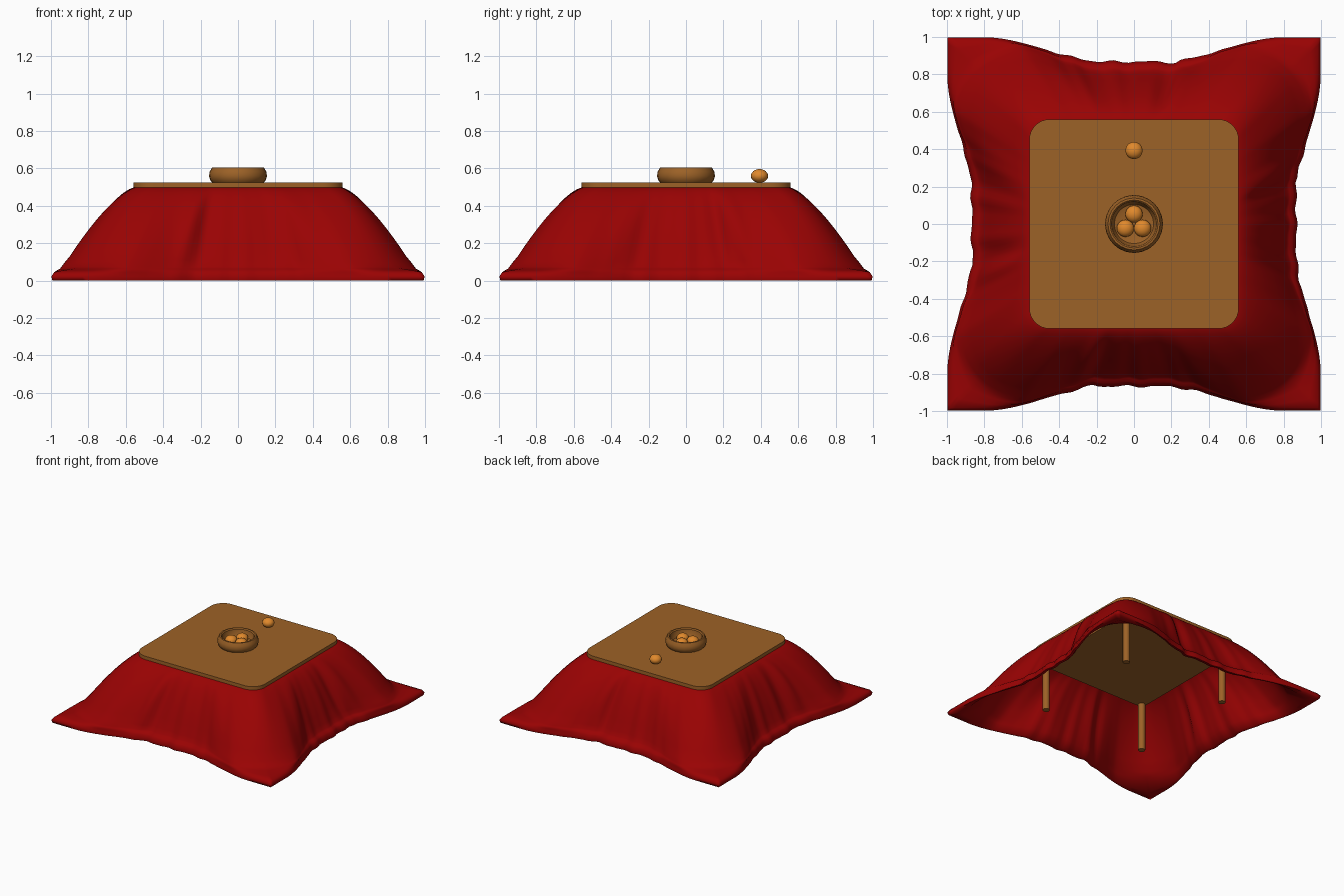
import bpy, bmesh, math
from mathutils import Vector

if "Cube" in bpy.data.objects:
    bpy.data.objects.remove(bpy.data.objects["Cube"])


def material(name, rgb):
    m = bpy.data.materials.new(name)
    m.diffuse_color = (*rgb, 1)
    m.use_nodes = True
    m.node_tree.nodes["Principled BSDF"].inputs["Base Color"].default_value = m.diffuse_color
    return m


RED = material("blanket red", (0.32, 0.0008, 0.001))
WOOD = material("warm wood", (0.335, 0.122, 0.02))
ORANGE = material("fruit orange", (0.75, 0.25, 0.025))


def make(name, bm, mat, angle=35):
    bmesh.ops.recalc_face_normals(bm, faces=bm.faces)
    me = bpy.data.meshes.new(name)
    bm.to_mesh(me)
    bm.free()
    me.materials.append(mat)
    ob = bpy.data.objects.new(name, me)
    bpy.context.collection.objects.link(ob)
    bpy.ops.object.select_all(action='DESELECT')
    ob.select_set(True)
    bpy.context.view_layer.objects.active = ob
    bpy.ops.object.shade_smooth_by_angle(angle=math.radians(angle))
    return ob


def smoothstep(a, b, x):
    t = min(1, max(0, (x - a) / (b - a)))
    return t * t * (3 - 2 * t)


def rounded(u, half, r):
    """Point on the front side of a rounded square, u from -1 to 1."""
    p = Vector((u * half, -half))
    c = half - r
    q = Vector((max(-c, min(c, p.x)), -c))
    return q + (p - q).normalized() * r


def bump(x, c, w):
    return math.exp(-((x - c) / w) ** 2)


# Blanket: one draped section per (side, u), swept around the four sides
N, STEPS = 72, 18


def section(k, u):
    a = abs(u)
    v = u if k % 2 == 0 else -u          # the big fold alternates sides
    mid = 1 - smoothstep(0.25, 0.6, a)
    # floor outline: drawn in at mid-side, pulled out at the corners
    e = 0.868 + 0.13 * smoothstep(0.15, 0.8, a)
    e += mid * (0.005 * math.sin(31 * u + 2 * k) + 0.003 * math.sin(53 * u + k))
    e -= 0.012 * bump(v, -0.22, 0.03)
    top = rounded(u, 0.545, 0.09)
    base = rounded(u, 0.945, 0.36)
    base.y = max(base.y, -(e - 0.03 - 0.018 * mid))
    tip = Vector((u * 0.998, -e))
    power = 1.45 + 0.3 * mid

    def drape(f, inset):
        p = top.lerp(base, f)
        z = 0.06 + 0.44 * (1 - f ** power) + 0.014 * smoothstep(0.88, 1, f)
        # soft folds, strongest in the lower half
        g = math.sin(math.pi * f) * f
        fold = 0.035 * bump(v, -0.31, 0.07) - 0.030 * bump(v, -0.20, 0.06)
        fold += 0.018 * bump(v, 0.42, 0.12) - 0.012 * bump(v, 0.24, 0.08)
        fold += 0.004 * mid * math.sin(17 * u + 1.7 * k)
        p.y -= g * fold
        p *= 1 - inset / max(0.5, p.length)
        return (p.x, p.y, z - inset * 0.6 * f)

    pts = [drape(i / STEPS, 0) for i in range(STEPS + 1)]
    quarter, half = base.lerp(tip, 0.25), base.lerp(tip, 0.6)
    pts += [(quarter.x, quarter.y, 0.063), (half.x, half.y, 0.055),
            (tip.x * 0.985, tip.y * 0.985, 0.045),
            (tip.x, tip.y, 0.023), (tip.x * 0.994, tip.y * 0.994, 0.0),
            (half.x * 0.985, half.y * 0.985, 0.004)]
    pts += [drape(i / STEPS, 0.028) for i in range(STEPS, -1, -1)]
    return pts


bm = bmesh.new()
columns = []
for k in range(4):
    for i in range(N):
        pts = section(k, -1 + 2 * i / N)
        col = []
        for x, y, z in pts:
            for _ in range(k):
                x, y = -y, x
            col.append(bm.verts.new((x, y, z)))
        columns.append(col)
for i, a in enumerate(columns):
    b = columns[(i + 1) % len(columns)]
    for j in range(len(a)):
        n = (j + 1) % len(a)
        bm.faces.new((a[j], b[j], b[n], a[n]))
make("blanket", bm, RED, angle=80)

# Tabletop: rounded square slab
bm = bmesh.new()
half, r = 0.56, 0.11
loop = []
for q, (sx, sy) in enumerate(((1, 1), (-1, 1), (-1, -1), (1, -1))):
    for s in range(9):
        t = math.pi / 2 * (q + s / 8)
        loop.append(bm.verts.new((sx * (half - r) + r * math.cos(t),
                                  sy * (half - r) + r * math.sin(t), 0.498)))
face = bm.faces.new(loop)
ext = bmesh.ops.extrude_face_region(bm, geom=[face])
bmesh.ops.translate(bm, vec=(0, 0, 0.028),
                    verts=[v for v in ext["geom"] if isinstance(v, bmesh.types.BMVert)])
make("tabletop", bm, WOOD)

# Table frame hidden inside the blanket, seen from below
bm = bmesh.new()
bmesh.ops.create_cube(bm, size=1)
bmesh.ops.scale(bm, vec=(1.0, 1.0, 0.097), verts=bm.verts)
bmesh.ops.translate(bm, vec=(0, 0, 0.4495), verts=bm.verts)
make("table_frame", bm, WOOD)

# Legs under the blanket
for name, x, y in (("front_left_leg", -1, -1), ("front_right_leg", 1, -1),
                   ("back_left_leg", -1, 1), ("back_right_leg", 1, 1)):
    bm = bmesh.new()
    bmesh.ops.create_cone(bm, cap_ends=True, segments=16, radius1=0.027,
                          radius2=0.027, depth=0.4)
    bmesh.ops.translate(bm, vec=(0.47 * x, 0.47 * y, 0.205), verts=bm.verts)
    make(name, bm, WOOD)

# Bowl: lathed profile
bm = bmesh.new()
profile = [(0, 0.525), (0.138, 0.525), (0.149, 0.538), (0.155, 0.56), (0.151, 0.583),
           (0.139, 0.605), (0.128, 0.606), (0.120, 0.598), (0.116, 0.57),
           (0.105, 0.548), (0.07, 0.538), (0, 0.536)]
vs = [bm.verts.new((x, 0, z)) for x, z in profile]
edges = [bm.edges.new(p) for p in zip(vs, vs[1:])]
bmesh.ops.spin(bm, geom=vs + edges, cent=(0, 0, 0), axis=(0, 0, 1),
               angle=2 * math.pi, steps=24)
bmesh.ops.remove_doubles(bm, verts=bm.verts, dist=0.0005)
make("bowl", bm, WOOD)

# Fruit: three in the bowl, one on the table
for i, (x, y, z) in enumerate(((0, 0.053, 0.563), (-0.046, -0.023, 0.563),
                               (0.046, -0.023, 0.563), (0, 0.393, 0.56))):
    bm = bmesh.new()
    bmesh.ops.create_uvsphere(bm, u_segments=20, v_segments=12, radius=0.046)
    bmesh.ops.scale(bm, vec=(1, 1, 0.8), verts=bm.verts)
    bmesh.ops.translate(bm, vec=(x, y, z), verts=bm.verts)
    make(f"fruit_{i + 1}", bm, ORANGE)
